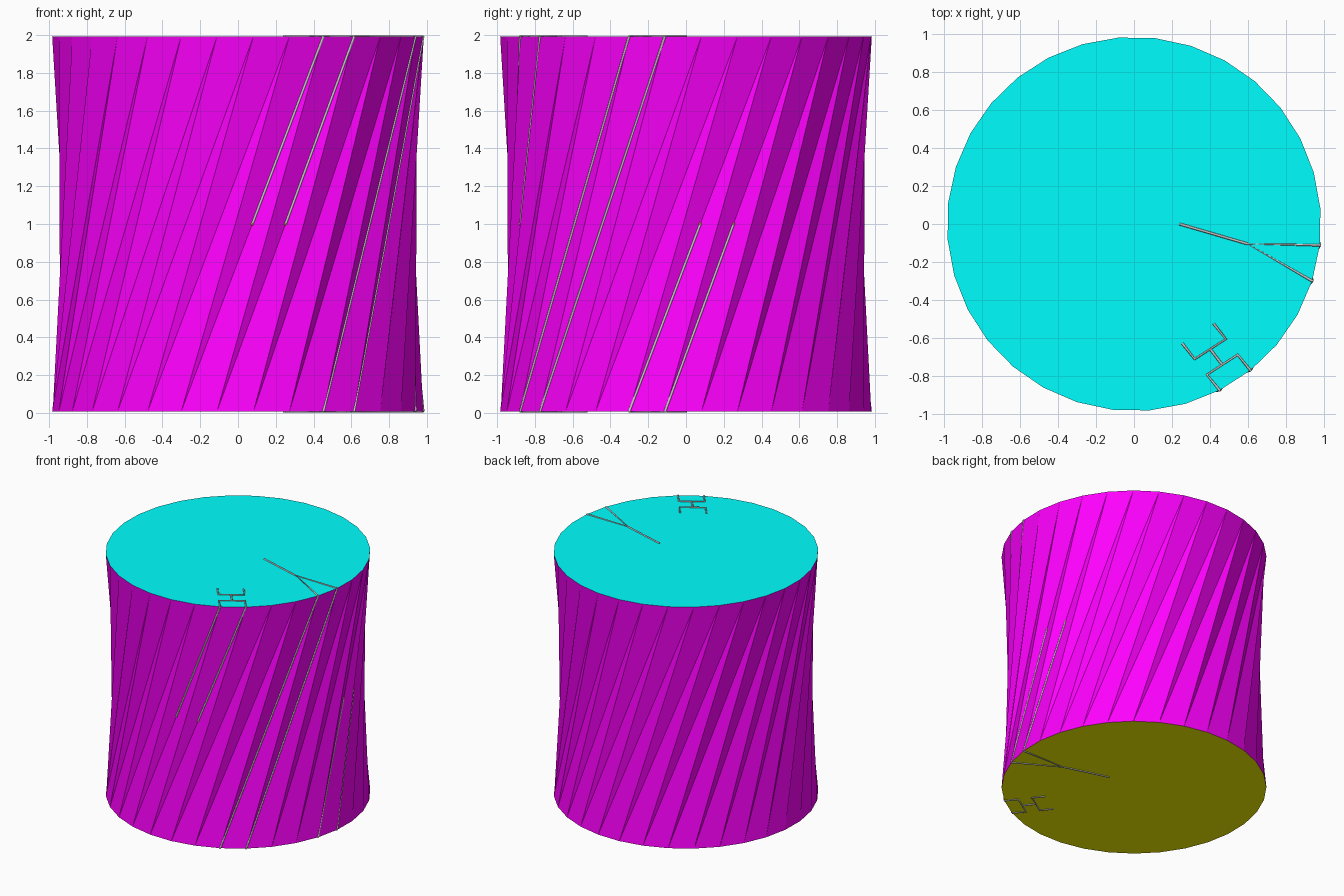
import bpy, bmesh
from math import radians, cos, sin
from mathutils import Vector

if "Cube" in bpy.data.objects:
    bpy.data.objects.remove(bpy.data.objects["Cube"])

SIDES, STEPS = 32, 4            # twist of the side = 4 facets (45 degrees)
R, WIRE = 0.987, 0.007
Z0, Z1 = WIRE, 2 - WIRE
START = radians(-6.5)
STEP = radians(360 / SIDES)


def material(name, rgb):
    m = bpy.data.materials.new(name)
    m.diffuse_color = (*rgb, 1)
    m.use_nodes = True
    m.node_tree.nodes["Principled BSDF"].inputs["Base Color"].default_value = m.diffuse_color
    return m


def rim(i, z):
    a = START + i * STEP
    return Vector((R * cos(a), R * sin(a), z))


# Twisted drum: straight slanted creases between two equal rims
bm = bmesh.new()
low = [bm.verts.new(rim(i, Z0)) for i in range(SIDES)]
high = [bm.verts.new(rim(i, Z1)) for i in range(SIDES)]
for i in range(SIDES):
    top = high[(i + STEPS) % SIDES]
    bm.faces.new((low[i], low[(i + 1) % SIDES], top))
    bm.faces.new((low[i], top, high[(i + STEPS - 1) % SIDES]))
bm.faces.new(high).material_index = 1
bm.faces.new(low[::-1]).material_index = 2
mesh = bpy.data.meshes.new("twisted_drum")
bm.to_mesh(mesh)
bm.free()
for m in (material("magenta", (1, 0, 1)), material("cyan", (0, 1, 1)),
          material("yellow", (1, 1, 0))):
    mesh.materials.append(m)
bpy.context.collection.objects.link(bpy.data.objects.new("twisted_drum", mesh))


def wires(name, paths):
    cu = bpy.data.curves.new(name, 'CURVE')
    cu.dimensions = '3D'
    cu.bevel_depth = WIRE
    cu.bevel_resolution = 1
    cu.use_fill_caps = True
    for path in paths:
        s = cu.splines.new('POLY')
        s.points.add(len(path) - 1)
        for p, co in zip(s.points, path):
            p.co = (*co, 1)
    bpy.context.collection.objects.link(bpy.data.objects.new(name, cu))


# Flat traces, repeated on both caps
fork = [[(0.24, 0), (0.60, -0.105)],
        [rim(0, 0)[:2], (0.60, -0.105), rim(-1, 0)[:2]]]
bridge = [[(0.42, -0.525), (0.485, -0.607), (0.32, -0.713), (0.255, -0.63)],
          [(0.402, -0.66), (0.465, -0.742)],
          [rim(-4, 0)[:2], (0.547, -0.69), (0.385, -0.795), rim(-5, 0)[:2]]]
for cap, z in (("top", Z1), ("bottom", Z0)):
    for label, shape in (("fork_trace", fork), ("bridge_trace", bridge)):
        wires(f"{cap}_{label}", [[(x, y, z) for x, y in p] for p in shape])


# Slanted side wires following the creases
def crease(i):
    return rim(i, Z0), rim(i + STEPS, Z1)


def mid(i):
    a, b = crease(i)
    return (a + b) / 2


wires("full_side_wires", [crease(-5), crease(-4)])
wires("upper_side_wires", [(mid(i), crease(i)[1]) for i in (-9, -8)])
wires("lower_side_wires", [(crease(i)[0], mid(i)) for i in (-1, 0)])

# Tiny tips at the free ends of the half-height wires
gold = material("orange", (1, 0.6, 0.1))
for n, i in enumerate((-9, -8, -1, 0)):
    bpy.ops.mesh.primitive_ico_sphere_add(subdivisions=1, radius=0.009, location=mid(i))
    tip = bpy.context.object
    tip.name = f"wire_tip_{n + 1}"
    tip.data.materials.append(gold)
